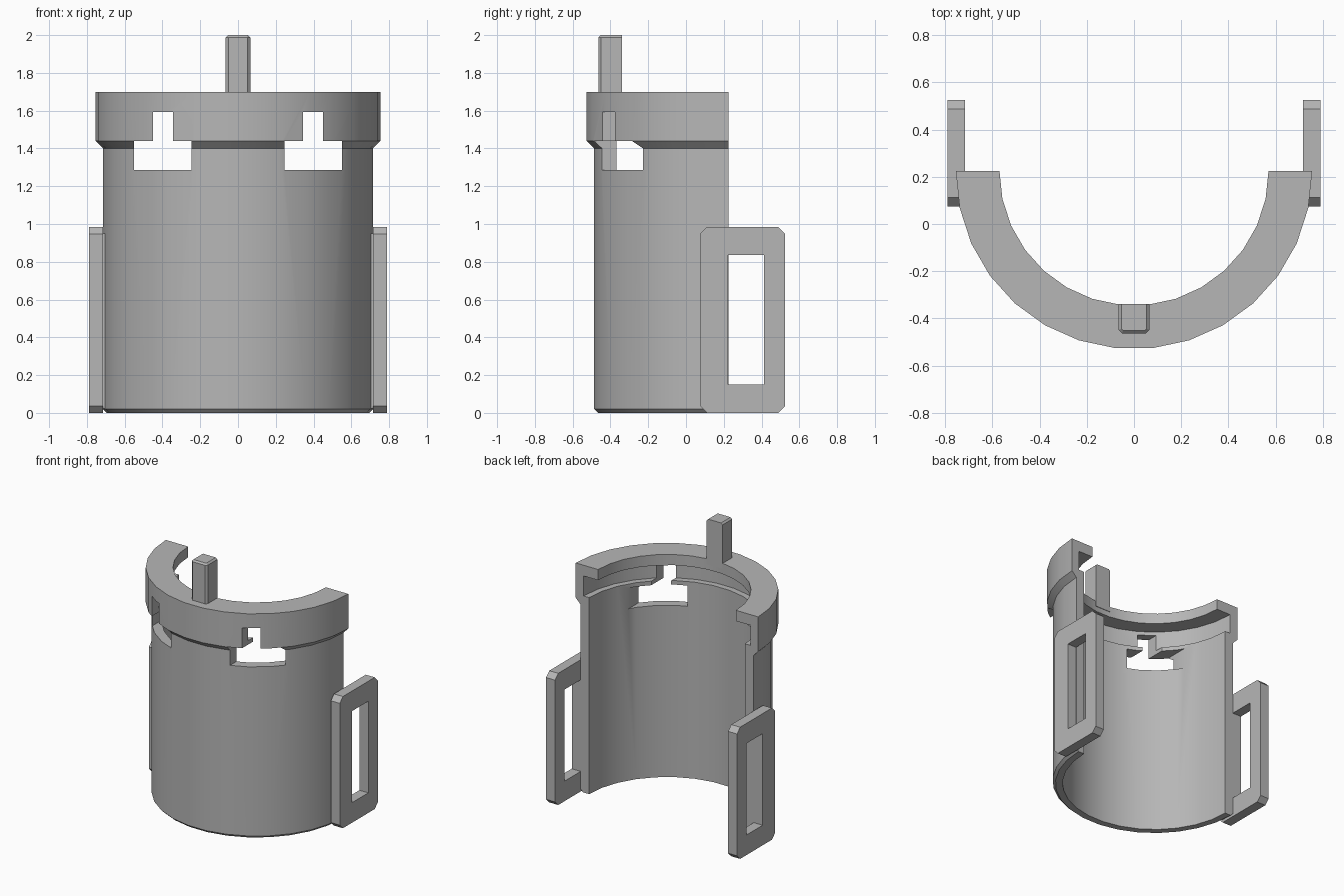
import bpy, bmesh
from math import cos, sin, pi, radians

cube = bpy.data.objects.get("Cube")
if cube:
    bpy.data.objects.remove(cube, do_unlink=True)

AXIS_Y = 0.225      # centre line of the half cylinder
STEPS = 15          # facets around the half turn

grey = bpy.data.materials.new("plain grey")
grey.use_nodes = True
grey.diffuse_color = (0.47, 0.47, 0.47, 1)
grey.node_tree.nodes["Principled BSDF"].inputs["Base Color"].default_value = grey.diffuse_color


def finish(name, bm):
    """Turn a bmesh into a grey object."""
    bmesh.ops.recalc_face_normals(bm, faces=bm.faces)
    mesh = bpy.data.meshes.new(name)
    bm.to_mesh(mesh)
    bm.free()
    mesh.materials.append(grey)
    obj = bpy.data.objects.new(name, mesh)
    bpy.context.collection.objects.link(obj)
    return obj


def box_bm(lo, hi):
    bm = bmesh.new()
    bmesh.ops.create_cube(bm, size=1)
    for v in bm.verts:
        v.co = [lo[i] if v.co[i] < 0 else hi[i] for i in range(3)]
    return bm


def chamfer(bm, rule, width):
    edges = [e for e in bm.edges if rule(e.verts[0].co, e.verts[1].co)]
    bmesh.ops.bevel(bm, geom=edges, offset=width, segments=1, affect='EDGES')


def cut(obj, cutter):
    """Subtract a box, then discard it."""
    cutter.hide_render = True
    mod = obj.modifiers.new("cut", 'BOOLEAN')
    mod.operation = 'DIFFERENCE'
    mod.solver = 'EXACT'
    mod.object = cutter
    bpy.context.view_layer.objects.active = obj
    bpy.ops.object.modifier_apply(modifier=mod.name)
    bpy.data.objects.remove(cutter, do_unlink=True)


# Half shell: wall, collar and inward lip swept around the front
profile = [(0.645, 0), (0.695, 0), (0.715, 0.02), (0.715, 1.40), (0.755, 1.44),
           (0.755, 1.70), (0.57, 1.70), (0.57, 1.62), (0.69, 1.62),
           (0.69, 1.47), (0.645, 1.47)]
bm = bmesh.new()
rings = []
for i in range(STEPS + 1):
    a = pi + pi * i / STEPS
    rings.append([bm.verts.new((r * cos(a), AXIS_Y + r * sin(a), z)) for r, z in profile])
n = len(profile)
for a, b in zip(rings, rings[1:]):
    for j in range(n):
        k = (j + 1) % n
        bm.faces.new((a[j], a[k], b[k], b[j]))
bm.faces.new(rings[0])
bm.faces.new(rings[-1])
shell = finish("half_shell", bm)

# Keyhole windows: wide opening with a narrow slot above
for s in (-1, 1):
    for x0, x1, z0, z1 in ((0.245, 0.55, 1.285, 1.44), (0.345, 0.45, 1.40, 1.592)):
        xs = sorted((s * x0, s * x1))
        cut(shell, finish("cutter", box_bm((xs[0], -0.8, z0), (xs[1], 0.08, z1))))

bpy.ops.object.select_all(action='DESELECT')
shell.select_set(True)
bpy.context.view_layer.objects.active = shell
bpy.ops.object.shade_smooth_by_angle(angle=radians(30))

# Strap loops on both sides, with chamfered corners
for side, s in (("left", 1), ("right", -1)):
    xs = sorted((s * 0.716, s * 0.79))
    bm = box_bm((xs[0], 0.075, 0), (xs[1], 0.525, 0.985))
    chamfer(bm, lambda a, b: abs(a.x - b.x) > 0.01, 0.037)
    loop = finish(side + "_strap_loop", bm)
    cut(loop, finish("cutter", box_bm((xs[0] - 0.1, 0.222, 0.15), (xs[1] + 0.1, 0.412, 0.835))))
    # Web that joins the loop to the shell
    xs = sorted((s * 0.68, s * 0.718))
    finish(side + "_loop_web", box_bm((xs[0], 0.11, 0.022), (xs[1], 0.222, 0.95)))

# Upright pin on the collar: chamfered front corners and top
bm = box_bm((-0.065, -0.463, 1.66), (0.065, -0.338, 2.0))
chamfer(bm, lambda a, b: abs(a.z - b.z) > 0.1 and a.y < -0.4, 0.014)
chamfer(bm, lambda a, b: min(a.z, b.z) > 1.99 and min(a.y, b.y) < -0.4, 0.012)
finish("top_pin", bm)
